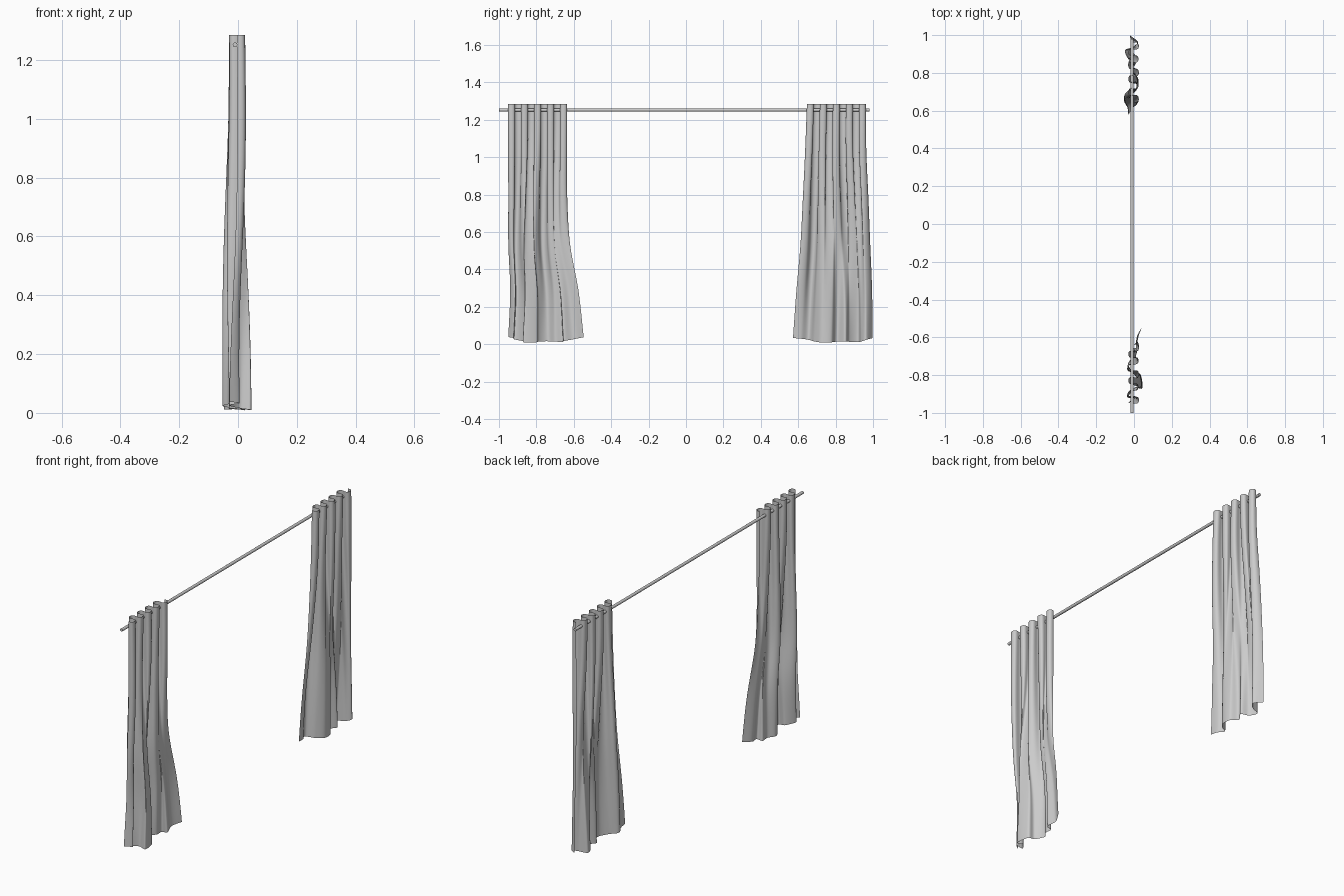
import bpy, bmesh
from math import sin, pi
from mathutils import Vector

if "Cube" in bpy.data.objects:
    bpy.data.objects.remove(bpy.data.objects["Cube"])

TOP_Z = 1.285
FOLDS = 9          # half waves across the gathered top
COLS, ROWS = 150, 44


def spline(pts, t):
    """Catmull-Rom through evenly spaced points, t in 0..1"""
    n = len(pts) - 1
    i = min(int(t * n), n - 1)
    f = t * n - i
    p1, p2 = Vector(pts[i]), Vector(pts[i + 1])
    p0 = Vector(pts[i - 1]) if i > 0 else 2 * p1 - p2
    p3 = Vector(pts[i + 2]) if i + 2 <= n else 2 * p2 - p1
    return 0.5 * (2 * p1 + (p2 - p0) * f + (2 * p0 - 5 * p1 + 4 * p2 - p3) * f ** 2
                  + (3 * p1 - p0 - 3 * p2 + p3) * f ** 3)


def smooth(a):
    a = max(0.0, min(1.0, a))
    return a * a * (3 - 2 * a)


def curtain(name, left_edge, right_edge, hem, hem_lift):
    """left/right_edge: y from top to hem; hem: (fraction across, x) path"""
    bm = bmesh.new()
    grid = []
    for r in range(ROWS + 1):
        v = r / ROWS
        y0 = spline([(y, 0) for y in left_edge], v)[0]
        y1 = spline([(y, 0) for y in right_edge], v)[0]
        blend = smooth((v - 0.03) / 1.05)
        row = []
        for c in range(COLS + 1):
            t = c / COLS
            a = FOLDS * pi * t
            top = Vector((t - 0.026 * sin(2 * a), -0.003 + 0.027 * sin(a)))
            p = top.lerp(spline(hem, t), blend)
            # folds swell slightly half way down
            x = p.y + 0.008 * sin(pi * v) * sin(a * 0.55 + 3 * v)
            end_lift = hem_lift[0] * (1 - t) ** 4 + hem_lift[1] * t ** 4
            zb = 0.004 + end_lift + 0.004 * (1 + sin(14 * t))
            row.append(bm.verts.new((x, y0 + (y1 - y0) * p.x, TOP_Z + (zb - TOP_Z) * v)))
        grid.append(row)
    for r in range(ROWS):
        for c in range(COLS):
            bm.faces.new((grid[r][c], grid[r + 1][c], grid[r + 1][c + 1], grid[r][c + 1]))
    me = bpy.data.meshes.new(name)
    bm.to_mesh(me)
    bm.free()
    for p in me.polygons:
        p.use_smooth = True
    ob = bpy.data.objects.new(name, me)
    bpy.context.collection.objects.link(ob)
    return ob


# Curtain on the -y side, flaring toward the middle
curtain("curtain_left",
        [-0.95, -0.95, -0.95, -0.95, -0.94, -0.95],
        [-0.637, -0.637, -0.635, -0.62, -0.575, -0.547],
        [(0.0, -0.03), (0.07, 0.005), (0.08, -0.03), (0.2, 0.005), (0.2, 0.045),
         (0.38, 0.035), (0.4, -0.005), (0.52, -0.03), (0.62, -0.005), (0.72, -0.005),
         (0.74, 0.028), (0.87, 0.015), (1.0, 0.042)],
        (0.03, 0.025))

# Curtain on the +y side, flaring both ways
curtain("curtain_right",
        [0.648, 0.638, 0.625, 0.612, 0.59, 0.572],
        [0.96, 0.963, 0.975, 0.985, 0.995, 0.997],
        [(0.0, -0.03), (0.1, -0.035), (0.2, -0.052), (0.27, -0.01), (0.36, 0.022),
         (0.48, 0.02), (0.55, -0.02), (0.66, 0.01), (0.71, -0.03), (0.82, -0.048),
         (0.86, 0.0), (0.92, 0.022), (1.0, -0.02)],
        (0.025, 0.02))

# Rod threaded through the folds
bpy.ops.mesh.primitive_cylinder_add(vertices=24, radius=0.008, depth=1.98,
                                    location=(-0.01, -0.01, 1.252), rotation=(pi / 2, 0, 0))
bpy.context.object.name = "curtain_rod"
bpy.ops.object.shade_smooth_by_angle()
